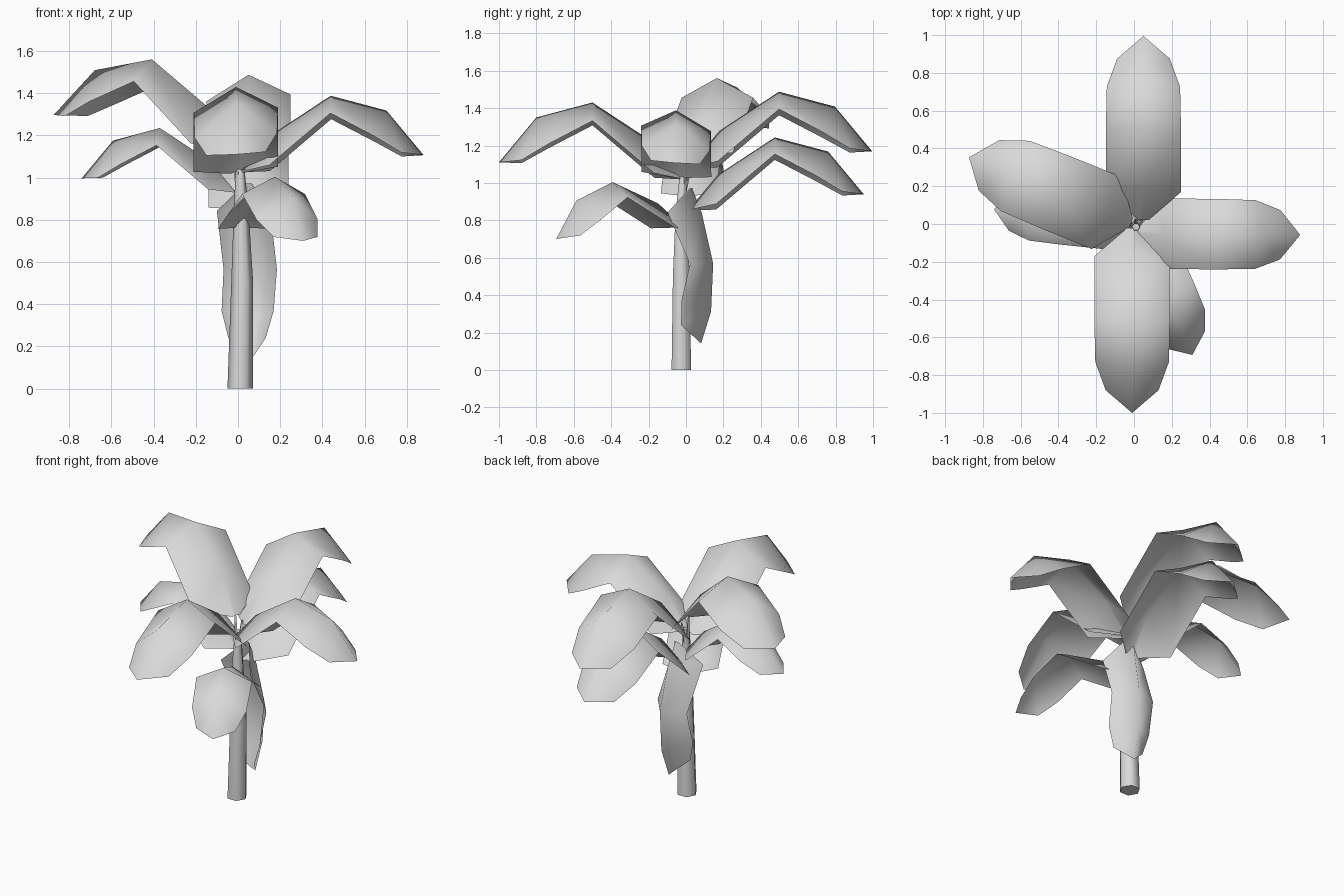
import bpy
from math import radians, sin, cos
from mathutils import Vector

cube = bpy.data.objects.get("Cube")
if cube:
    bpy.data.objects.remove(cube)

# One flat colour for the whole plant
grey = bpy.data.materials.new("light_grey")
grey.use_nodes = True
tone = (0.7, 0.7, 0.7, 1)
grey.diffuse_color = tone
grey.node_tree.nodes["Principled BSDF"].inputs["Base Color"].default_value = tone

STEM = Vector((0.01, -0.025, 0))


def build(name, verts, faces, angle):
    mesh = bpy.data.meshes.new(name)
    mesh.from_pydata(verts, [], faces)
    mesh.materials.append(grey)
    obj = bpy.data.objects.new(name, mesh)
    bpy.context.collection.objects.link(obj)
    bpy.ops.object.select_all(action='DESELECT')
    obj.select_set(True)
    bpy.context.view_layer.objects.active = obj
    bpy.ops.object.shade_smooth_by_angle(angle=radians(angle))
    return obj


# Leaf template: ridge (reach, height), edge (reach, drop, half width)
RIDGE = [(0.02, 0.03), (0.18, 0.22), (0.5, 0.43), (0.8, 0.35), (0.88, 0.254)]
EDGE = [(0.02, 0.01, 0.025), (0.17, 0.18, 0.2), (0.5, 0.11, 0.2),
        (0.73, 0.15, 0.195), (0.88, 0.14, 0.14)]
TIP = (1.0, 0.11)


def leaf(name, origin, azimuth, size, tilt=0, arch=1, wide=1, roll=0):
    a, t = radians(azimuth), radians(tilt)
    out, side = Vector((cos(a), sin(a), 0)), Vector((-sin(a), cos(a), 0))

    def place(r, z, w=0):
        z += roll * w  # a positive roll lifts the left edge
        reach = r * cos(t) - z * sin(t)
        height = r * sin(t) + z * cos(t)
        up = Vector((0, 0, height * size))
        return Vector(origin) + out * reach * size + side * w * wide * size + up

    verts = []
    for (r, z), (er, drop, w) in zip(RIDGE, EDGE):
        z *= arch
        verts += [place(er, z - drop, w), place(r, z), place(er, z - drop, -w)]
    verts.pop(-2)  # the last row has edges only
    verts.append(place(TIP[0], TIP[1] * arch))

    faces = []
    for i in (0, 3, 6):
        faces += [(i, i + 1, i + 4, i + 3), (i + 1, i + 2, i + 5, i + 4)]
    faces += [(9, 10, 12), (12, 10, 14), (10, 11, 13), (10, 13, 14)]
    return build(name, verts, faces, 180)


# Arching crown leaves
leaf("front_leaf", (-0.01, 0, 1.0), -90, 1.0, roll=0.06)
leaf("left_leaf", (0, -0.05, 1.01), -0.5, 0.88, wide=1.06, roll=-0.08)
leaf("upper_back_leaf", (0.05, 0, 1.06), 90, 0.995, roll=-0.08)
leaf("lower_back_leaf", (0.05, 0, 0.835), 90, 0.95, roll=-0.08)
leaf("upper_right_leaf", (0, 0, 1.11), 158, 0.955, tilt=5, wide=1.08)
leaf("lower_right_leaf", (0, 0, 0.915), 174, 0.745)
leaf("low_front_leaf", (0, 0, 0.75), -66, 0.756, tilt=-10, wide=1.08)

# Leaf hanging down along the stem
leaf("hanging_leaf", (0.05, 0.025, 0.99), 75, 0.85, tilt=-88, arch=0.3, wide=0.77)


def stalk(name, rings, sides=6):
    """Tapered tube through (centre, radius) rings."""
    verts, faces = [], []
    for centre, radius in rings:
        for k in range(sides):
            a = radians(360 * k / sides)
            verts.append(Vector(centre) + Vector((cos(a), sin(a), 0)) * radius)
    for i in range(len(rings) - 1):
        for k in range(sides):
            n = (k + 1) % sides
            b = i * sides
            faces.append((b + k, b + n, b + sides + n, b + sides + k))
    top = (len(rings) - 1) * sides
    faces += [tuple(range(sides))[::-1], tuple(range(top, top + sides))]
    return build(name, verts, faces, 65)


# Trunk
stalk("stem", [(STEM, 0.06), (STEM + Vector((0.01, 0, 0.5)), 0.052),
               (STEM + Vector((0.005, 0, 0.85)), 0.035),
               (STEM + Vector((0, 0.01, 1.05)), 0.02)])

# Slender stalks joining the leaves to the stem
for name, azimuth, top in (("front_stalk", -90, 1.03), ("left_stalk", 0, 1.05),
                           ("back_stalk", 70, 1.1), ("right_stalk", 158, 1.15)):
    a = radians(azimuth)
    start = STEM + Vector((0, 0, 0.9))
    end = Vector((0.03 * cos(a), 0.03 * sin(a), top))
    stalk(name, [(start, 0.016), (end, 0.006)], 4)
